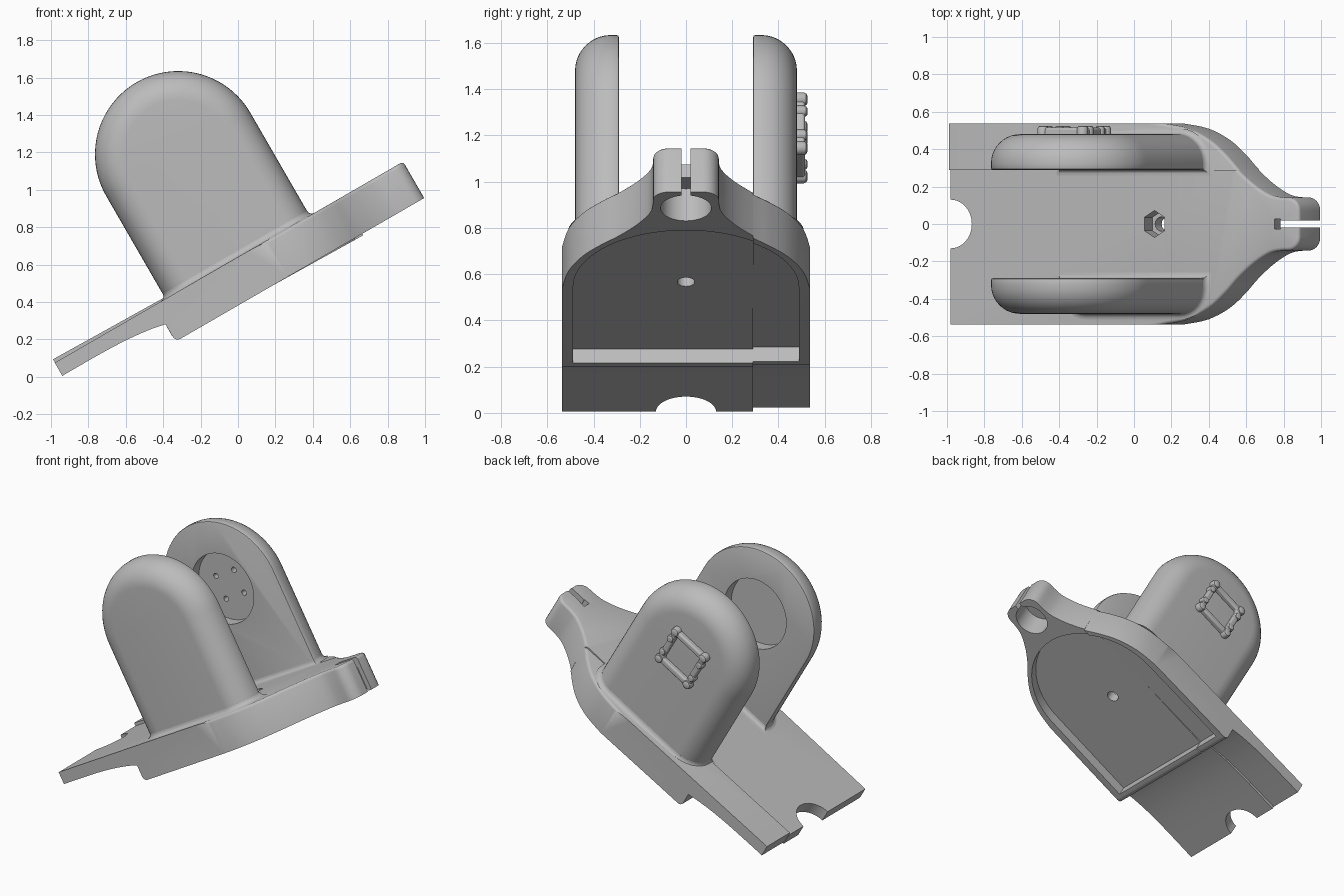
import bpy, bmesh
from math import sin, cos, pi, radians
from mathutils import Matrix, Vector

if "Cube" in bpy.data.objects:
    bpy.data.objects.remove(bpy.data.objects["Cube"])

grey = bpy.data.materials.new("plain grey")
grey.use_nodes = True
tone = (0.5, 0.5, 0.5, 1)
grey.diffuse_color = tone
grey.node_tree.nodes["Principled BSDF"].inputs["Base Color"].default_value = tone

TOP, BOTTOM, SEAM = 0.555, 0.33, 0.29
TILT = Matrix.Rotation(radians(-30), 4, 'Y')
DOME_U, DOME_W, DOME_R = 0.318, 1.19, 0.445


def loft(name, loops, round_edge=None):
    """Closed skin through equal-length loops of 3D points."""
    bm = bmesh.new()
    rings = [[bm.verts.new(p) for p in loop] for loop in loops]
    n = len(rings[0])
    for a, b in zip(rings, rings[1:]):
        for i in range(n):
            j = (i + 1) % n
            bm.faces.new((a[i], a[j], b[j], b[i]))
    bm.faces.new(rings[0])
    bm.faces.new(rings[-1])
    bmesh.ops.recalc_face_normals(bm, faces=bm.faces)
    if round_edge:
        edges = [e for e in bm.edges if all(round_edge(v.co) for v in e.verts)]
        bmesh.ops.bevel(bm, geom=edges, offset=0.018, segments=3,
                        profile=0.5, affect='EDGES', clamp_overlap=False)
    mesh = bpy.data.meshes.new(name)
    bm.to_mesh(mesh)
    bm.free()
    mesh.materials.append(grey)
    obj = bpy.data.objects.new(name, mesh)
    bpy.context.collection.objects.link(obj)
    return obj


def prism_w(name, pts, w0, w1, **kw):
    return loft(name, [[(u, y, w) for u, y in pts] for w in (w0, w1)], **kw)


def prism_y(name, pts, y0, y1):
    return loft(name, [[(u, y, w) for u, w in pts] for y in (y0, y1)])


def rect(a0, a1, b0, b1):
    return [(a0, b0), (a1, b0), (a1, b1), (a0, b1)]


def arc(cx, cy, r, a0, a1, n):
    return [(cx + r * cos(a0 + (a1 - a0) * i / n),
             cy + r * sin(a0 + (a1 - a0) * i / n)) for i in range(n + 1)]


def circle(cx, cy, r, n=48, turn=0):
    return arc(cx, cy, r, turn, turn + 2 * pi, n)[:-1]


def smooth_path(pts, steps=4):
    """Catmull-Rom curve through 2D points."""
    p = [Vector(q) for q in [pts[0]] + pts + [pts[-1]]]
    out = []
    for a, b, c, d in zip(p, p[1:], p[2:], p[3:]):
        for i in range(steps):
            t = i / steps
            q = 0.5 * (2 * b + (c - a) * t + (2 * a - 5 * b + 4 * c - d) * t * t
                       + (3 * b - a - 3 * c + d) * t ** 3)
            out.append((q.x, q.y))
    return out + [tuple(p[-1])]


def cut(obj, *cutters):
    for c in cutters:
        mod = obj.modifiers.new("cut", 'BOOLEAN')
        mod.operation, mod.solver, mod.object = 'DIFFERENCE', 'EXACT', c
        bpy.context.view_layer.objects.active = obj
        bpy.ops.object.modifier_apply(modifier=mod.name)
        bpy.data.objects.remove(c)


def finish(obj, extra=Matrix()):
    obj.data.transform(TILT @ extra)
    bpy.ops.object.select_all(action='DESELECT')
    obj.select_set(True)
    bpy.context.view_layer.objects.active = obj
    bpy.ops.object.shade_smooth_by_angle(angle=radians(32))


def make_plate(name):
    # Shouldered outline narrowing to the clamp
    half = smooth_path([(0.5, 0.537), (0.65, 0.51), (0.78, 0.45), (0.88, 0.37),
                        (0.96, 0.29), (1.06, 0.21), (1.16, 0.155), (1.24, 0.142)])
    half += arc(1.27, 0.072, 0.07, pi / 2, 0, 6)
    side = [(-0.811, 0.537)] + half
    outline = side + [(u, -y) for u, y in reversed(side)]
    plate = prism_w(name, outline, BOTTOM, TOP,
                    round_edge=lambda p: p.z > TOP - 0.01 and p.x > 0.49)
    # Thin tail with a curved underside, and a rounded wall foot
    under = smooth_path([(-0.9, 0.474), (-0.58, 0.474), (-0.4, 0.467),
                         (-0.27, 0.452), (-0.195, 0.437)])
    foot = arc(-0.165, 0.36, 0.03, pi, 1.5 * pi, 4)
    tail = prism_y("tail_cutter", under + foot + [(-0.165, 0.2), (-0.9, 0.2)], -1, 1)
    # Arched pocket underneath
    arch = arc(0.52, 0, 0.488, -pi / 2, pi / 2, 40)
    pocket = prism_w("pocket_cutter", [(-0.14, 0.488), (-0.14, -0.488)] + arch, 0.2, 0.4)
    cut(plate, tail, pocket,
        prism_w("notch_cutter", circle(-0.811, 0, 0.13), 0.2, 0.8),
        prism_w("nut_cutter", circle(0.447, 0, 0.072, 6, pi / 6 * 3), 0.47, 0.8),
        prism_w("bolt_cutter", circle(0.44, 0, 0.038, 24), 0.2, 0.8),
        prism_w("clamp_hole_cutter", circle(1.2, 0, 0.11), 0.2, 0.49),
        prism_w("slit_cutter", rect(1.21, 1.5, -0.02, 0.02), 0.2, 0.8),
        prism_w("slit_end_cutter", rect(1.187, 1.225, -0.026, 0.026), 0.2, 0.8))
    return plate


# Base plate, in two bodies meeting along a seam
front_plate = make_plate("base_plate")
cut(front_plate, prism_w("seam_cutter", rect(-2, 2, SEAM, 2), 0, 1))
finish(front_plate)
back_plate = make_plate("base_plate_side")
cut(back_plate, prism_w("seam_cutter", rect(-2, 2, -2, SEAM), 0, 1))
pivot = Matrix.Translation((0.4, 0, 0.44))
finish(back_plate, pivot @ Matrix.Rotation(0.017, 4, 'Y') @ pivot.inverted())


def dome_loop(inset, y):
    r = DOME_R - inset
    pts = arc(DOME_U, DOME_W, r, 0, pi, 40)
    pts = [(DOME_U + r, 0.5)] + pts + [(DOME_U - r, 0.5)]
    return [(u, y, w) for u, w in pts]


def foot_loop(grow, s, w):
    # Footprint of an upright: square inside, rounded outside
    r, a, b = 0.155 + grow, DOME_U - DOME_R - grow, DOME_U + DOME_R + grow
    outer = 0.48 + grow - r
    pts = [(a, SEAM - grow), (b, SEAM - grow)]
    pts += arc(b - r, outer, r, 0, pi / 2, 8) + arc(a + r, outer, r, pi / 2, pi, 8)
    return [(u, s * y, w) for u, y in pts]


# Two domed uprights with round recesses facing each other
for s, label in ((-1, "front"), (1, "back")):
    loops = [dome_loop(0.01, s * SEAM), dome_loop(0.003, s * (SEAM + 0.003)),
             dome_loop(0, s * (SEAM + 0.01))]
    for i in range(11):
        t = i / 10 * pi / 2
        loops.append(dome_loop(0.155 * (1 - cos(t)), s * (0.325 + 0.155 * sin(t))))
    upright = loft(label + "_upright", loops)
    cut(upright, prism_y("recess_cutter", circle(DOME_U, DOME_W, 0.235),
                         s * 0.2, s * 0.37))
    if s > 0:
        for i in range(4):
            a = pi / 4 + i * pi / 2
            cut(upright, prism_y("screw_cutter", circle(
                DOME_U + 0.11 * cos(a), DOME_W + 0.11 * sin(a), 0.018, 16), 0.3, 0.43))
    finish(upright)
    fillet = []
    for i in range(5):
        t = i / 4 * pi / 2
        fillet.append(foot_loop(0.03 * (1 - sin(t)), s, TOP + 0.03 * (1 - cos(t))))
    finish(loft(label + "_upright_fillet", fillet))

# Raised ornamental frame on the outer face of the back upright
frame = prism_y("ornament_frame", rect(DOME_U - 0.14, DOME_U + 0.14,
                                       DOME_W - 0.14, DOME_W + 0.14), 0.47, 0.515)
cut(frame, prism_y("frame_cutter", rect(DOME_U - 0.1, DOME_U + 0.1,
                                        DOME_W - 0.1, DOME_W + 0.1), 0.4, 0.6))
mod = frame.modifiers.new("soft edges", 'BEVEL')
mod.width, mod.segments = 0.012, 3
finish(frame)


def knob(name, u, w, r):
    finish(loft(name, [[(a, y, b) for a, b in circle(u, w, r * k, 20)]
                       for y, k in ((0.47, 1), (0.51, 1), (0.52, 0.85), (0.525, 0.55))]))


for su in (-1, 1):
    for sw in (-1, 1):
        knob("ornament_corner", DOME_U + su * 0.122, DOME_W + sw * 0.122, 0.03)
        knob("ornament_bead", DOME_U + su * 0.125, DOME_W + sw * 0.06, 0.025)
